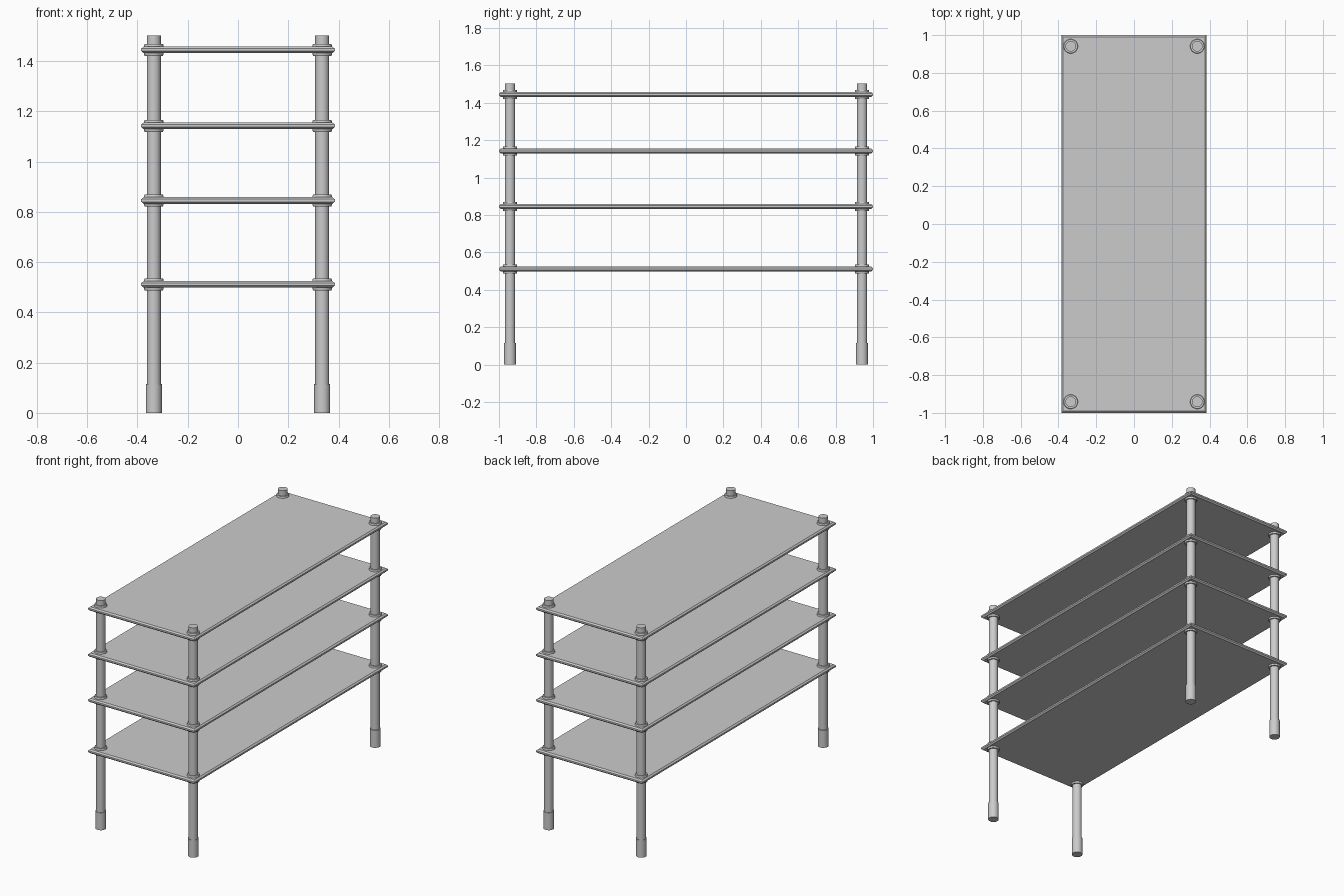
import bpy, bmesh

if "Cube" in bpy.data.objects:
    bpy.data.objects.remove(bpy.data.objects["Cube"])

POST_X, POST_Y = 0.335, 0.941
LEVELS = {"bottom": 0.511, "lower": 0.845, "upper": 1.142, "top": 1.444}


def link(name, bm):
    bmesh.ops.recalc_face_normals(bm, faces=bm.faces)
    me = bpy.data.meshes.new(name)
    bm.to_mesh(me)
    bm.free()
    ob = bpy.data.objects.new(name, me)
    bpy.context.collection.objects.link(ob)
    return ob


def lathe(name, profile, x, y, z=0, n=32):
    """Revolve a list of (radius, height) around a vertical axis."""
    bm = bmesh.new()
    verts = [bm.verts.new((r, 0, h)) for r, h in profile]
    edges = [bm.edges.new(p) for p in zip(verts, verts[1:])]
    bmesh.ops.spin(bm, geom=verts + edges, cent=(0, 0, 0), axis=(0, 0, 1),
                   angle=6.283185307, steps=n, use_merge=False)
    bmesh.ops.remove_doubles(bm, verts=bm.verts, dist=1e-5)
    ob = link(name, bm)
    ob.location = (x, y, z)
    bpy.ops.object.select_all(action='DESELECT')
    ob.select_set(True)
    bpy.context.view_layer.objects.active = ob
    bpy.ops.object.shade_smooth_by_angle(angle=0.6)
    return ob


def shelf(name, z):
    """Thin board with sharp corners and chamfered edges."""
    bm = bmesh.new()
    rings = []
    for inset, h in ((0.009, -0.013), (0, -0.005), (0, 0.005), (0.009, 0.013)):
        a, b = 0.385 - inset, 1.0 - inset
        rings.append([bm.verts.new((sx * a, sy * b, z + h))
                      for sx, sy in ((-1, -1), (1, -1), (1, 1), (-1, 1))])
    for lo, hi in zip(rings, rings[1:]):
        for i in range(4):
            j = (i + 1) % 4
            bm.faces.new((lo[i], lo[j], hi[j], hi[i]))
    bm.faces.new(rings[0][::-1])
    bm.faces.new(rings[-1])
    link(name, bm)


# Shelf boards
for level, z in LEVELS.items():
    shelf(f"{level}_shelf", z)

for sx, side in ((-1, "left"), (1, "right")):
    for sy, end in ((-1, "front"), (1, "back")):
        x, y, tag = sx * POST_X, sy * POST_Y, f"{end}_{side}"
        # Upright pole
        lathe(f"{tag}_post", [(0, 0.1), (0.028, 0.1), (0.028, 1.502), (0, 1.502)], x, y)
        # Foot sleeve
        lathe(f"{tag}_foot", [(0, 0), (0.032, 0), (0.032, 0.114), (0.028, 0.114)], x, y)
        # Collars clamping each shelf
        for level, z in LEVELS.items():
            lathe(f"{tag}_{level}_collar",
                  [(0.027, -0.024), (0.036, -0.024), (0.038, -0.02),
                   (0.038, 0.02), (0.036, 0.024), (0.027, 0.024)], x, y, z)
